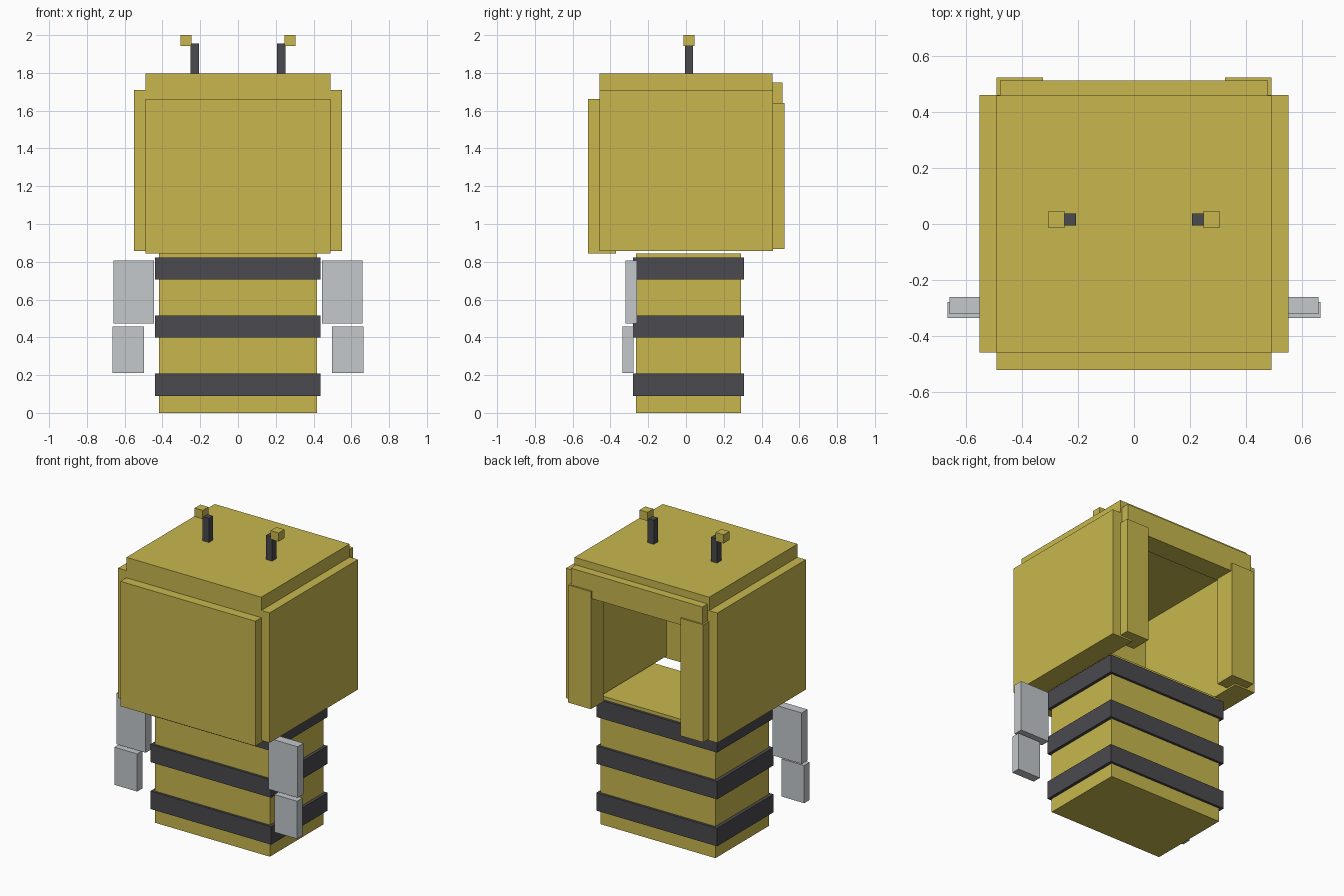
import bpy

cube = bpy.data.objects.get("Cube")
if cube:
    bpy.data.objects.remove(cube, do_unlink=True)


def material(name, rgb):
    mat = bpy.data.materials.new(name)
    mat.use_nodes = True
    mat.diffuse_color = (*rgb, 1)
    mat.node_tree.nodes["Principled BSDF"].inputs["Base Color"].default_value = (*rgb, 1)
    return mat


YELLOW = material("honey yellow", (0.58, 0.475, 0.077))
DARK = material("charcoal", (0.069, 0.068, 0.077))
GREY = material("wing grey", (0.55, 0.578, 0.597))


def box(name, xs, ys, zs, mat):
    """Box spanning the given (low, high) ranges."""
    spans = (xs, ys, zs)
    bpy.ops.mesh.primitive_cube_add(size=1, location=[(a + b) / 2 for a, b in spans])
    obj = bpy.context.object
    obj.name = name
    obj.scale = [b - a for a, b in spans]
    bpy.ops.object.transform_apply(location=False, rotation=False, scale=True)
    obj.data.materials.append(mat)
    return obj


def pair(name, xs, ys, zs, mat):
    """Matching boxes on the left (+x) and right (-x)."""
    box("left_" + name, xs, ys, zs, mat)
    box("right_" + name, (-xs[1], -xs[0]), ys, zs, mat)


# Body with three raised stripes
box("body", (-0.417, 0.417), (-0.265, 0.29), (0, 0.845), YELLOW)
for i, (low, high) in enumerate([(0.09, 0.208), (0.398, 0.515), (0.705, 0.823)]):
    box(f"stripe_{i + 1}", (-0.44, 0.437), (-0.28, 0.306), (low, high), DARK)

# Hollow head: thick slabs around an opening at the back and below
box("head_top", (-0.49, 0.49), (-0.458, 0.458), (1.65, 1.797), YELLOW)
box("head_front", (-0.49, 0.49), (-0.52, -0.37), (0.843, 1.663), YELLOW)
pair("head_side", (0.40, 0.55), (-0.458, 0.46), (0.857, 1.71), YELLOW)
pair("back_post", (0.325, 0.49), (0.385, 0.522), (0.868, 1.64), YELLOW)
box("back_beam", (-0.478, 0.478), (0.37, 0.512), (1.59, 1.75), YELLOW)

# Antennae
pair("antenna_stalk", (0.207, 0.252), (-0.006, 0.038), (1.78, 1.955), DARK)
pair("antenna_tip", (0.247, 0.305), (-0.014, 0.046), (1.943, 2.0), YELLOW)

# Wings
pair("upper_wing", (0.446, 0.658), (-0.321, -0.26), (0.473, 0.808), GREY)
pair("lower_wing", (0.498, 0.664), (-0.335, -0.278), (0.21, 0.457), GREY)
